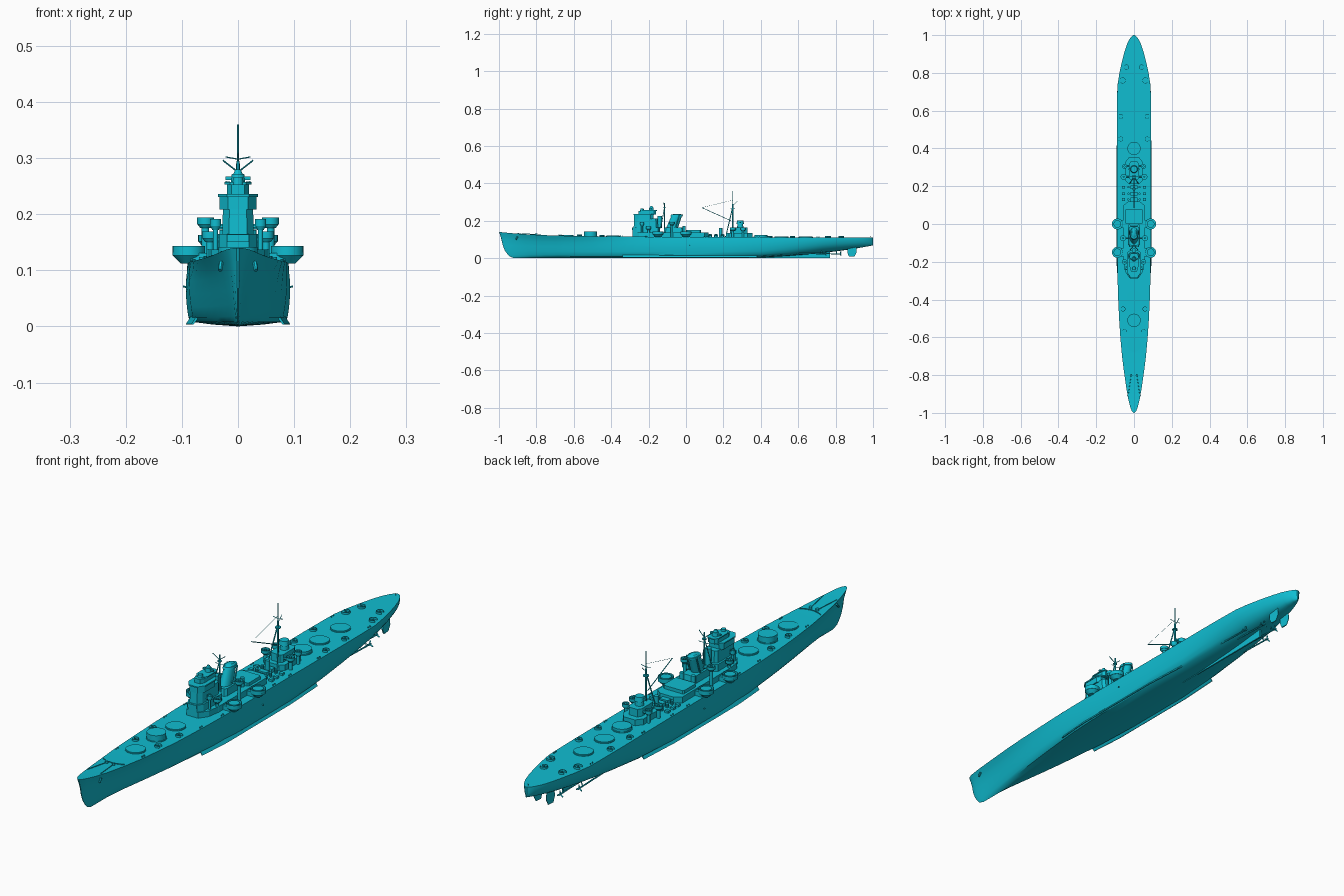
import bpy, bmesh, math
from mathutils import Vector

if "Cube" in bpy.data.objects:
    bpy.data.objects.remove(bpy.data.objects["Cube"])

paint = bpy.data.materials.new("teal_paint")
paint.diffuse_color = (0.005, 0.51, 0.64, 1)
paint.use_nodes = True
paint.node_tree.nodes["Principled BSDF"].inputs["Base Color"].default_value = paint.diffuse_color


def finish(name, verts, faces, smooth=True):
    me = bpy.data.meshes.new(name)
    me.from_pydata(verts, [], faces)
    bm = bmesh.new()
    bm.from_mesh(me)
    bmesh.ops.remove_doubles(bm, verts=bm.verts, dist=1e-6)
    bmesh.ops.recalc_face_normals(bm, faces=bm.faces)
    bm.to_mesh(me)
    bm.free()
    me.materials.append(paint)
    ob = bpy.data.objects.new(name, me)
    bpy.context.collection.objects.link(ob)
    if smooth:
        bpy.ops.object.select_all(action='DESELECT')
        ob.select_set(True)
        bpy.context.view_layer.objects.active = ob
        bpy.ops.object.shade_smooth_by_angle(angle=math.radians(35))
    return ob


def loft(name, rings, smooth=True):
    n = len(rings[0])
    verts = [p for r in rings for p in r]
    faces = [(i*n+j, i*n+(j+1) % n, (i+1)*n+(j+1) % n, (i+1)*n+j)
             for i in range(len(rings)-1) for j in range(n)]
    faces += [tuple(range(n)), tuple(range((len(rings)-1)*n, len(rings)*n))]
    return finish(name, verts, faces, smooth)


def box(name, x0, x1, y0, y1, z0, z1):
    return loft(name, [[(x0, y0, z), (x1, y0, z), (x1, y1, z), (x0, y1, z)] for z in (z0, z1)], False)


def drum(name, x, y, z0, z1, r0, r1=None, stretch=1, rake=0, n=24):
    ring = lambda z, r, dy: [(x+r*math.cos(a*math.tau/n), y+dy+r*stretch*math.sin(a*math.tau/n), z) for a in range(n)]
    return loft(name, [ring(z0, r0, 0), ring(z1, r0 if r1 is None else r1, rake)])


def plan(name, half, z0, z1, scale=1):
    """Deck-house from the right half of its plan outline."""
    pts = half + [(-x, y) for x, y in reversed(half)]
    cy = sum(p[1] for p in pts)/len(pts)
    return loft(name, [[(x*s, cy+(y-cy)*s, z) for x, y in pts] for z, s in ((z0, 1), (z1, scale))], False)


def rod(name, a, b, r, n=6):
    a, b = Vector(a), Vector(b)
    q = (b-a).to_track_quat('Z', 'Y')
    return loft(name, [[p + q @ Vector((r*math.cos(i*math.tau/n), r*math.sin(i*math.tau/n), 0)) for i in range(n)] for p in (a, b)])


def shield(name, x, y, z0, z1, r, start=0, sweep=360, t=0.002, n=20):
    """Open-topped curved splinter wall."""
    verts, faces = [], []
    for i in range(n+1):
        a = math.radians(start+sweep*i/n)
        verts += [(x+q*math.cos(a), y+q*math.sin(a), z) for q, z in ((r, z0), (r, z1), (r-t, z1), (r-t, z0))]
    for i in range(n):
        faces += [(i*4+j, i*4+(j+1) % 4, i*4+4+(j+1) % 4, i*4+4+j) for j in range(4)]
    return finish(name, verts, faces)


def lerp(table, v):
    for (a, p), (b, q) in zip(table, table[1:]):
        if v <= b:
            return p + (q-p)*max(0, v-a)/(b-a)
    return table[-1][1]


# Hull: sections blended between bow, midship and stern shapes
MID = [(0, 0), (.5, .03), (.88, .07), (.97, .14), (1, .3), (1.02, .5), (1.02, .7), (1, .85), (.98, 1)]
BOW = [(0, 0), (.08, .03), (.15, .07), (.23, .14), (.34, .3), (.45, .5), (.59, .7), (.76, .85), (1, 1)]
AFT = [(0, 0), (.3, .03), (.5, .09), (.68, .2), (.82, .36), (.92, .52), (.97, .7), (1, .85), (1, 1)]
WIDTH = [(-1, .003), (-.99, .012), (-.97, .02), (-.93, .03), (-.87, .041), (-.78, .054), (-.7, .064), (-.6, .073),
         (-.5, .08), (-.4, .085), (-.28, .089), (-.1, .091), (.2, .091), (.4, .091), (.55, .091), (.65, .09),
         (.73, .088), (.8, .077), (.86, .064), (.91, .051), (.95, .038), (.98, .023), (.993, .013), (1, .004)]
DECK = [(-1, .14), (-.9, .13), (-.75, .122), (-.5, .116), (0, .113), (1, .11)]
KEEL = [(-1, 0), (.35, 0), (.5, .008), (.65, .02), (.8, .036), (.9, .05), (1, .068)]
STEM = [(0, -.92), (.01, -.945), (.035, -.967), (.07, -.98), (.105, -.987), (.14, -1)]
BOWNESS = [(-1, 1), (-.9, .95), (-.7, .62), (-.5, .33), (-.3, .1), (-.1, 0)]
AFTNESS = [(.25, 0), (.5, .5), (.75, 1)]
rings = []
for y, w in WIDTH:
    b, a, k, d = lerp(BOWNESS, y), lerp(AFTNESS, y), lerp(KEEL, y), lerp(DECK, y)
    half = []
    for m, f, s in zip(MID, BOW, AFT):
        u = [m[i]*(1-a-b) + f[i]*b + s[i]*a for i in (0, 1)]
        z = k + (d-k)*u[1]
        yy = y if y > -.6 else -.6 + (y+.6)*(lerp(STEM, z)+.6)/-.4
        half.append((u[0]*w, yy, z))
    rings.append(half + [(-x, yy, z) for x, yy, z in reversed(half[1:])])
loft("hull", rings)


def deck(y):
    return lerp(DECK, y)


# Underwater fittings
box("skeg", -.003, .003, .3, .77, 0, .04)
for s in (-1, 1):
    loft("bilge_keel", [[(s*(.083-.02*t), y, .02), (s*(.093-.02*t), y, .004), (s*(.09-.02*t), y, .003), (s*(.078-.02*t), y, .018)]
                        for y, t in ((-.34, .5), (-.2, 0), (.2, 0), (.38, .5))], False)
    loft("rudder", [[(s*.027-.003, y0, z), (s*.027+.003, y0, z), (s*.027+.001, y1, z), (s*.027-.001, y1, z)]
                    for z, y0, y1 in ((.008, .872, .9), (.03, .862, .912), (.062, .865, .91))], False)
    for x, y in ((.028, .82), (.055, .74)):
        rod("propeller_shaft", (s*x, y-.2, .028), (s*x, y, .022), .003)
        rod("shaft_strut", (s*x, y-.015, .023), (s*x*.8, y-.015, .055), .002)
        rod("propeller_hub", (s*x, y, .022), (s*x, y+.012, .022), .004)
        for i in range(3):
            a = i*math.tau/3
            rod("propeller_blade", (s*x, y+.005, .022), (s*x+.014*math.sin(a), y+.008, .022+.014*math.cos(a)), .003, 4)

# Gun barbettes
for y, h in ((-.64, .005), (-.51, .025), (-.39, .005), (.4, .013), (.51, .005), (.64, .005)):
    drum("barbette", 0, y, deck(y)-.01, deck(y)+h, .035, n=40)
    drum("barbette_ring", 0, y, deck(y)-.01, deck(y)+.003, .038, n=40)

# Foredeck gear
shield("breakwater", 0, -.70, .115, .127, .09, 238, 64)
for s in (-1, 1):
    drum("capstan", s*.015, -.80, .12, .133, .006, n=12)
    rod("anchor_chain", (s*.015, -.80, .127), (s*.03, -.9, .133), .0015)
    rod("anchor", (s*.03, -.9, .115), (s*.032, -.91, .1), .004)
    # Small gun shields along the deck edge
    for x, y, r in ((.05, -.57, .013), (.058, -.45, .013), (.07, .45, .013), (.07, .57, .013), (.06, .76, .016), (.04, .83, .014)):
        shield("deck_gun_shield", s*x, y, deck(y)-.003, deck(y)+.008, r, 30 if s > 0 else 210, 300)
        drum("gun_pedestal", s*x, y, deck(y)-.003, deck(y)+.007, .003, n=8)
    for y in (-.68, -.35, -.22, .1, .2, .38, .7):
        for dy in (0, .012):
            drum("bollard", s*(lerp(WIDTH, y)-.008), y+dy, deck(y)-.002, deck(y)+.005, .0025, n=8)

# Midship deck-houses
plan("lower_deckhouse", [(.025, -.285), (.048, -.25), (.055, -.2), (.055, .1), (.03, .12)], .105, .137)
plan("hangar_block", [(.04, 0), (.045, .005), (.045, .075), (.04, .08)], .13, .15)
plan("funnel_base", [(.022, -.12), (.03, -.11), (.03, -.02), (.022, -.01)], .13, .165, .92)

# Bridge tower
plan("bridge_base", [(.02, -.285), (.034, -.265), (.036, -.15), (.02, -.14)], .13, .165)
plan("bridge_body", [(.016, -.28), (.028, -.262), (.028, -.16), (.018, -.15)], .16, .212, .96)
plan("bridge_wings", [(.018, -.278), (.033, -.255), (.033, -.19), (.022, -.175)], .208, .235)
plan("bridge_roof", [(.02, -.282), (.036, -.257), (.036, -.188), (.022, -.17)], .231, .236)
box("bridge_window_band", -.02, .02, -.288, -.27, .15, .164)
plan("upper_bridge", [(.012, -.255), (.02, -.24), (.02, -.17), (.012, -.16)], .234, .253)
plan("lookout_platform", [(.014, -.24), (.024, -.225), (.024, -.17), (.014, -.155)], .253, .257)
drum("director_tower", 0, -.185, .255, .272, .013, .011)
box("range_finder", -.022, .022, -.189, -.181, .261, .267)
drum("director_cap", 0, -.185, .272, .28, .008, .005, n=16)
drum("forward_director", 0, -.235, .252, .265, .01, .009, n=16)
drum("rear_director", 0, -.14, .16, .225, .012, n=16)

# Fore tripod mast
rod("fore_mast", (0, -.115, .15), (0, -.115, .295), .003)
for s in (-1, 1):
    rod("fore_mast_leg", (s*.02, -.135, .16), (0, -.115, .27), .002)
    rod("fore_yard", (0, -.115, .275), (s*.027, -.12, .296), .0015)
    rod("signal_arm", (0, -.115, .255), (s*.022, -.11, .258), .001)
drum("fore_mast_top", 0, -.115, .268, .272, .008, n=12)

# Raked funnel with cap
drum("funnel", 0, -.075, .16, .225, .021, .019, 1.5, .025, 32)
drum("funnel_cap", 0, -.051, .223, .232, .022, .021, 1.5, .003, 32)
drum("funnel_grating", 0, -.048, .232, .237, .017, .011, 1.5, .001, 24)
for s in (-1, 1):
    rod("steam_pipe", (s*.023, -.06, .15), (s*.022, -.035, .23), .003)
    drum("intake_vent", s*.025, -.01, .13, .172, .008, n=12)

# Side gun sponsons and platforms
for s in (-1, 1):
    for y in (-.15, 0):
        drum("sponson", s*.088, y, .112, .126, .014, .028)
        drum("sponson_floor", s*.088, y, .126, .132, .029)
        box("sponson_link", min(s*.05, s*.085), max(s*.05, s*.085), y-.022, y+.022, .112, .131)
        shield("sponson_wall", s*.088, y, .131, .143, .029)
        drum("sponson_mount", s*.088, y, .131, .142, .02, n=20)
    for x, y, z, r in ((.058, -.075, .183, .015), (.05, -.2, .158, .014), (.055, .25, .152, .016), (.05, .305, .152, .013), (.04, -.235, .18, .01)):
        drum("gun_platform", s*x, y, z-.008, z, r*.6, r, n=20)
        drum("platform_post", s*x, y, .108, z-.006, r*.45, n=12)
        shield("platform_wall", s*x, y, z-.001, z+.011, r)
        drum("light_gun_mount", s*x, y, z, z+.01, .005, n=10)
        rod("platform_brace", (s*.025, y, z-.004), (s*x, y, z-.004), .004)
    rod("side_boom", (s*.088, .02, .07), (s*.098, .02, .071), .002)

# Gear on the boat deck
for y in (.13, .16, .195):
    box("skylight", -.018, .018, y-.01, y+.01, .105, .127)
    for s in (-1, 1):
        drum("ventilator", s*.03, y, .105, .128, .006, n=10)
        box("locker", s*.055-.008, s*.055+.008, y-.007, y+.007, .108, .121)

# Aft superstructure
plan("aft_deckhouse", [(.03, .215), (.045, .23), (.045, .33), (.025, .355)], .105, .135)
plan("aft_control_house", [(.02, .235), (.027, .245), (.027, .315), (.018, .33)], .13, .165)
drum("aft_director_base", 0, .29, .16, .185, .017, .015)
drum("aft_director", 0, .29, .182, .2, .02, .017)
box("aft_range_finder", -.028, .028, .286, .294, .187, .194)
drum("searchlight_tower", 0, .185, .11, .16, .009, n=12)

# Main tripod mast and derrick
rod("main_mast", (0, .25, .13), (0, .25, .29), .004, 8)
rod("main_topmast", (0, .25, .285), (0, .25, .36), .0018)
drum("mast_platform", 0, .25, .262, .266, .011, n=12)
rod("derrick", (0, .24, .2), (0, .085, .27), .0018)
rod("derrick_stay", (0, .25, .31), (0, .085, .27), .0006, 4)
for s in (-1, 1):
    rod("main_mast_leg", (s*.022, .215, .125), (0, .25, .275), .0025)
    rod("main_yard", (0, .25, .298), (s*.022, .25, .302), .0012)
rod("gaff", (0, .25, .28), (0, .275, .305), .0012)
rod("stern_staff", (0, .985, .108), (0, .988, .118), .001)
